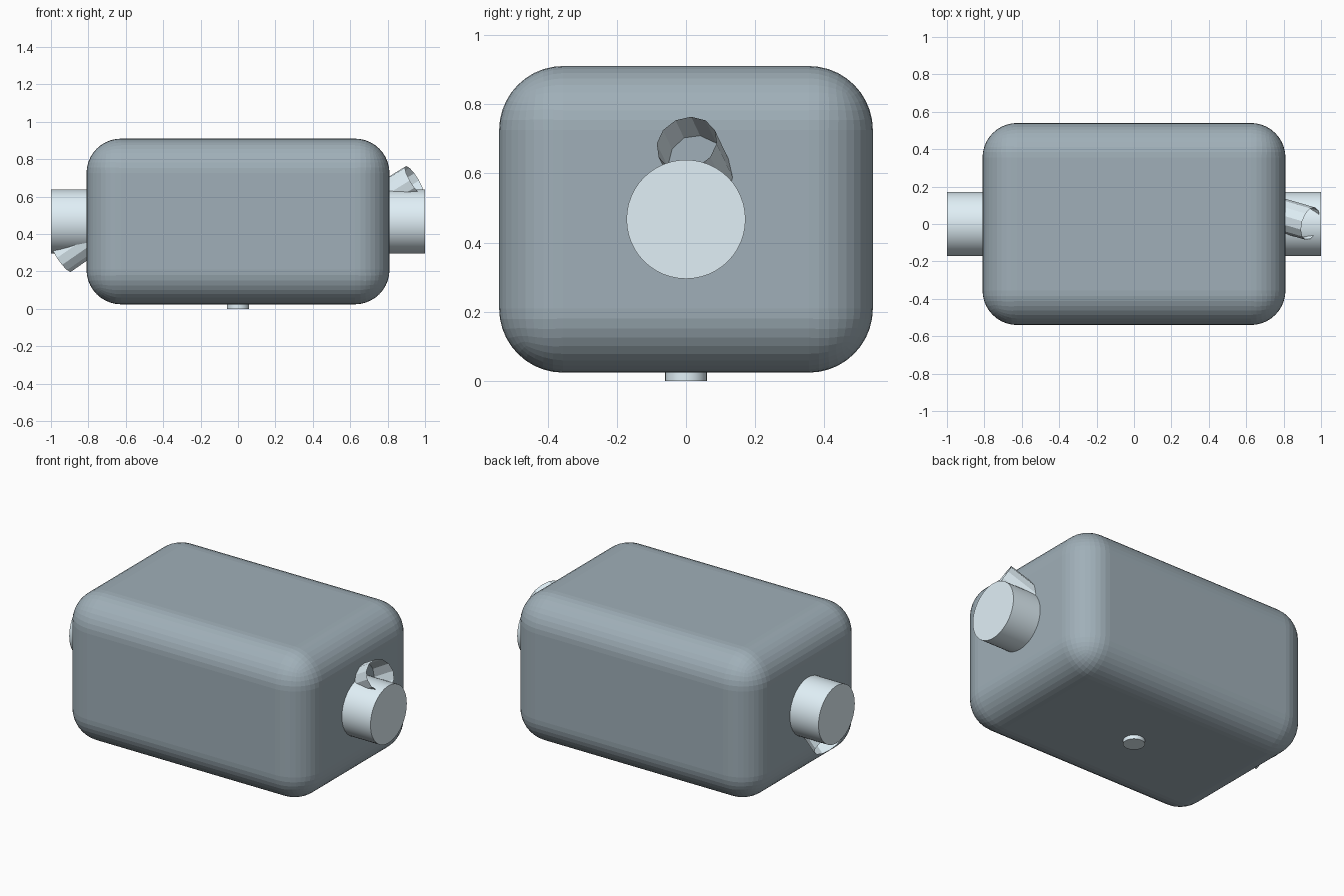
import bpy, math
from mathutils import Vector

if "Cube" in bpy.data.objects:
    bpy.data.objects.remove(bpy.data.objects["Cube"])


def material(name, rgb):
    m = bpy.data.materials.new(name)
    m.diffuse_color = (*rgb, 1)
    m.use_nodes = True
    m.node_tree.nodes["Principled BSDF"].inputs["Base Color"].default_value = m.diffuse_color
    return m


DARK = material("slate_metal", (0.35, 0.43, 0.48))
LIGHT = material("pale_metal", (0.75, 0.87, 0.93))


def finish(obj, name, mat, smooth=False):
    obj.name = name
    obj.data.materials.append(mat)
    if smooth:
        bpy.ops.object.shade_smooth_by_angle(angle=math.radians(30))
    return obj


def cylinder(name, start, end, radius, sides, caps=True):
    a, b = Vector(start), Vector(end)
    d = b - a
    bpy.ops.mesh.primitive_cylinder_add(
        vertices=sides, radius=radius, depth=d.length, location=(a + b) / 2,
        rotation=d.to_track_quat('Z', 'Y').to_euler(),
        end_fill_type='NGON' if caps else 'NOTHING')
    return finish(bpy.context.object, name, LIGHT, caps)


# Rounded housing
bpy.ops.mesh.primitive_cube_add(size=1, location=(0, 0, 0.467))
body = finish(bpy.context.object, "housing", DARK)
body.scale = (1.62, 1.08, 0.886)
bpy.ops.object.transform_apply(location=False, rotation=False, scale=True)
bevel = body.modifiers.new("rounding", 'BEVEL')
bevel.width = 0.185
bevel.segments = 10

# Main shaft protruding from both ends
cylinder("main_shaft", (-1, 0, 0.467), (1, 0, 0.467), 0.172, 48)

# Small drain stub underneath
cylinder("bottom_stub", (0, 0, 0), (0, 0, 0.12), 0.06, 32)

# Slanted open tubes, one at each end
for name, tip, direction in (
        ("right_tube", (0.943, 0.002, 0.686), (0.13, -0.038, 0.08)),
        ("left_tube", (-0.943, -0.002, 0.272), (-0.13, 0.038, -0.09))):
    tip, d = Vector(tip), Vector(direction).normalized()
    cylinder(name, tip - d * 0.35, tip, 0.09, 12, caps=False)
